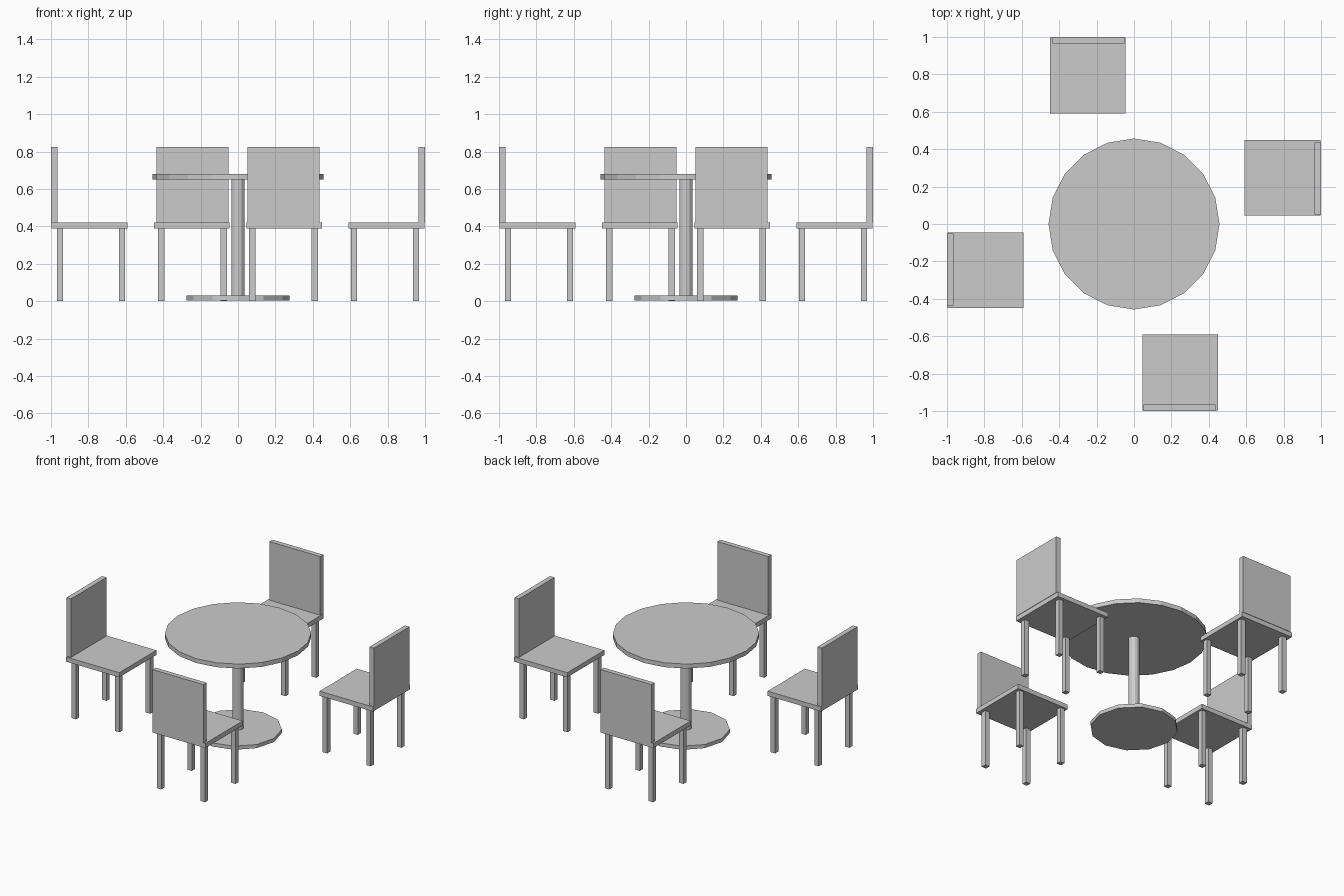
import bpy
import bmesh
from math import pi
from mathutils import Matrix, Vector

default = bpy.data.objects.get("Cube")
if default:
    bpy.data.objects.remove(default, do_unlink=True)

grey = bpy.data.materials.new("plain grey")
grey.use_nodes = True
colour = (0.6, 0.6, 0.6, 1)
grey.diffuse_color = colour
grey.node_tree.nodes["Principled BSDF"].inputs["Base Color"].default_value = colour


def finish(name, bm):
    mesh = bpy.data.meshes.new(name)
    bm.to_mesh(mesh)
    bm.free()
    mesh.materials.append(grey)
    bpy.context.collection.objects.link(bpy.data.objects.new(name, mesh))


def box(name, low, high, turn):
    """Box between two corners, turned about the table axis."""
    low, high = Vector(low), Vector(high)
    place = turn @ Matrix.Translation((low + high) / 2) @ Matrix.Diagonal((*(high - low), 1))
    bm = bmesh.new()
    bmesh.ops.create_cube(bm, size=1, matrix=place)
    finish(name, bm)


def disc(name, radius, bottom, top, sides):
    """Flat-sided upright cylinder with a vertex on each axis."""
    bm = bmesh.new()
    bmesh.ops.create_cone(bm, cap_ends=True, segments=sides, radius1=radius, radius2=radius,
                          depth=top - bottom,
                          matrix=Matrix.Translation((0, 0, (bottom + top) / 2)))
    finish(name, bm)


# Pedestal table
disc("table_base", 0.275, 0.005, 0.03, 12)
disc("table_column", 0.036, 0.03, 0.65, 12)
disc("table_top", 0.457, 0.65, 0.68, 20)

# Four chairs, each offset sideways and turned a quarter around the table
for i, side in enumerate(("front", "left", "back", "right")):
    turn = Matrix.Rotation(i * pi / 2, 4, "Z")
    box(side + "_chair_seat", (0.045, -0.997, 0.39), (0.449, -0.59, 0.422), turn)
    box(side + "_chair_backrest", (0.05, -1, 0.422), (0.437, -0.966, 0.825), turn)
    for x, x_name in ((0.077, "inner"), (0.41, "outer")):
        for y, y_name in ((-0.62, "front"), (-0.952, "rear")):
            box(f"{side}_chair_{y_name}_{x_name}_leg",
                (x - 0.017, y - 0.017, 0), (x + 0.017, y + 0.017, 0.39), turn)
